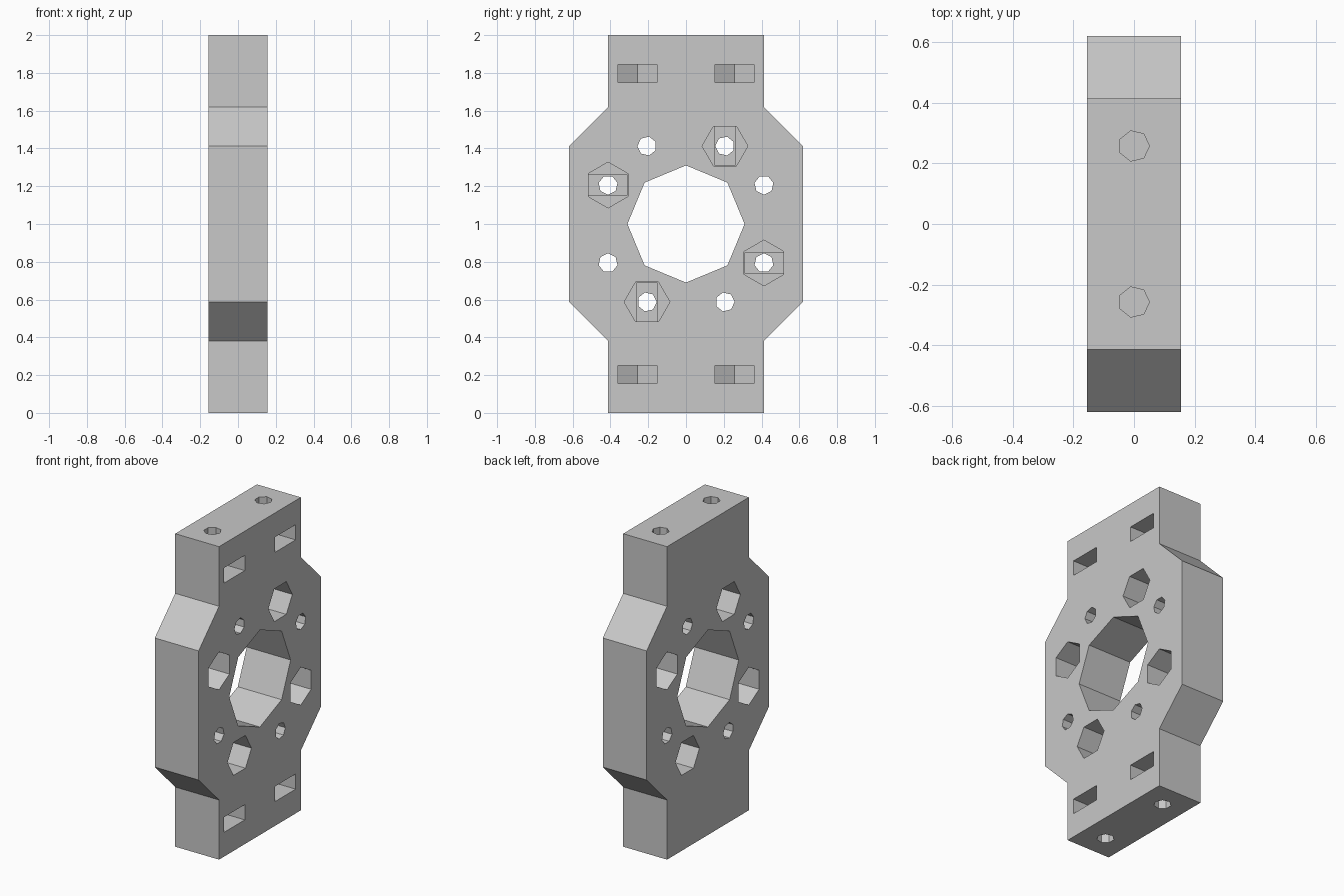
import bpy, bmesh
from math import cos, sin, pi

cube = bpy.data.objects.get("Cube")
if cube:
    bpy.data.objects.remove(cube, do_unlink=True)

U = 0.2063           # layout pitch shared by outline and bolt pattern
HALF = 0.155         # half thickness
MID = 1.0            # height of the centre

grey = bpy.data.materials.new("plain grey")
grey.use_nodes = True
colour = (0.58, 0.58, 0.58, 1)
grey.diffuse_color = colour
grey.node_tree.nodes["Principled BSDF"].inputs["Base Color"].default_value = colour


def prism(name, points, start, end, axis="x"):
    """Extrude a 2D outline along x (outline in y, z) or z (outline in x, y)."""
    bm = bmesh.new()
    place = (lambda u, v, t: (t, u, v)) if axis == "x" else (lambda u, v, t: (u, v, t))
    rings = [[bm.verts.new(place(u, v, t)) for u, v in points] for t in (start, end)]
    for ring in rings:
        bm.faces.new(ring)
    n = len(points)
    for i in range(n):
        j = (i + 1) % n
        bm.faces.new((rings[0][i], rings[0][j], rings[1][j], rings[1][i]))
    bmesh.ops.recalc_face_normals(bm, faces=bm.faces)
    mesh = bpy.data.meshes.new(name)
    bm.to_mesh(mesh)
    bm.free()
    mesh.materials.append(grey)
    obj = bpy.data.objects.new(name, mesh)
    bpy.context.collection.objects.link(obj)
    return obj


def ring(sides, radius, u=0, v=0, turn=0):
    return [(u + radius * cos(turn + 2 * pi * i / sides),
             v + radius * sin(turn + 2 * pi * i / sides)) for i in range(sides)]


def rect(u, v, half_u, half_v):
    return [(u - half_u, v - half_v), (u + half_u, v - half_v),
            (u + half_u, v + half_v), (u - half_u, v + half_v)]


# Plate with narrower mounting ends
quarter = [(3 * U, 2 * U), (2 * U, 3 * U), (2 * U, MID)]
right = [(y, MID + z) for y, z in quarter]
right = [(y, 2 * MID - z) for y, z in reversed(right)] + right
plate = prism("mounting_plate", right + [(-y, z) for y, z in reversed(right)], -HALF, HALF)


def cut(cutter):
    cutter.hide_render = True
    mod = plate.modifiers.new("cut", "BOOLEAN")
    mod.operation = "DIFFERENCE"
    mod.solver = "EXACT"
    mod.object = cutter
    bpy.context.view_layer.objects.active = plate
    bpy.ops.object.modifier_apply(modifier=mod.name)
    bpy.data.objects.remove(cutter, do_unlink=True)


# Octagonal centre opening
cut(prism("centre_cutter", ring(8, 0.31, 0, MID), -1, 1))

# Bolt holes with hexagonal nut pockets, alternating between the two faces
for side in (1, -1):
    for k in range(4):
        turn = k * pi / 2
        c, s = round(cos(turn)), round(sin(turn))
        y = side * (-2 * U * c - U * s)
        z = MID + U * c - 2 * U * s
        upright = k % 2 == 0
        cut(prism("nut_cutter", ring(6, 0.121, y, z, pi / 2 if upright else 0),
                  side * (HALF - 0.18), side * 0.3))
        step = (0.104, 0.053) if upright else (0.053, 0.104)
        cut(prism("step_cutter", rect(y, z, *step), side * (HALF - 0.2), side * 0.1))
        cut(prism("bolt_cutter", ring(7, 0.051, y, z, turn - pi / 2), -0.4, 0.4))

# End screw holes and their side-loading nut slots
for y in (-0.257, 0.257):
    for up in (1, -1):
        slot = [(-0.12, y), (-0.06, y - 0.104), (0.3, y - 0.104),
                (0.3, y + 0.104), (-0.06, y + 0.104)]
        cut(prism("slot_cutter", slot, MID + up * 0.748, MID + up * 0.845, "z"))
        cut(prism("screw_cutter", ring(7, 0.051, 0, y), MID + up * 0.65, MID + up * 1.1, "z"))
